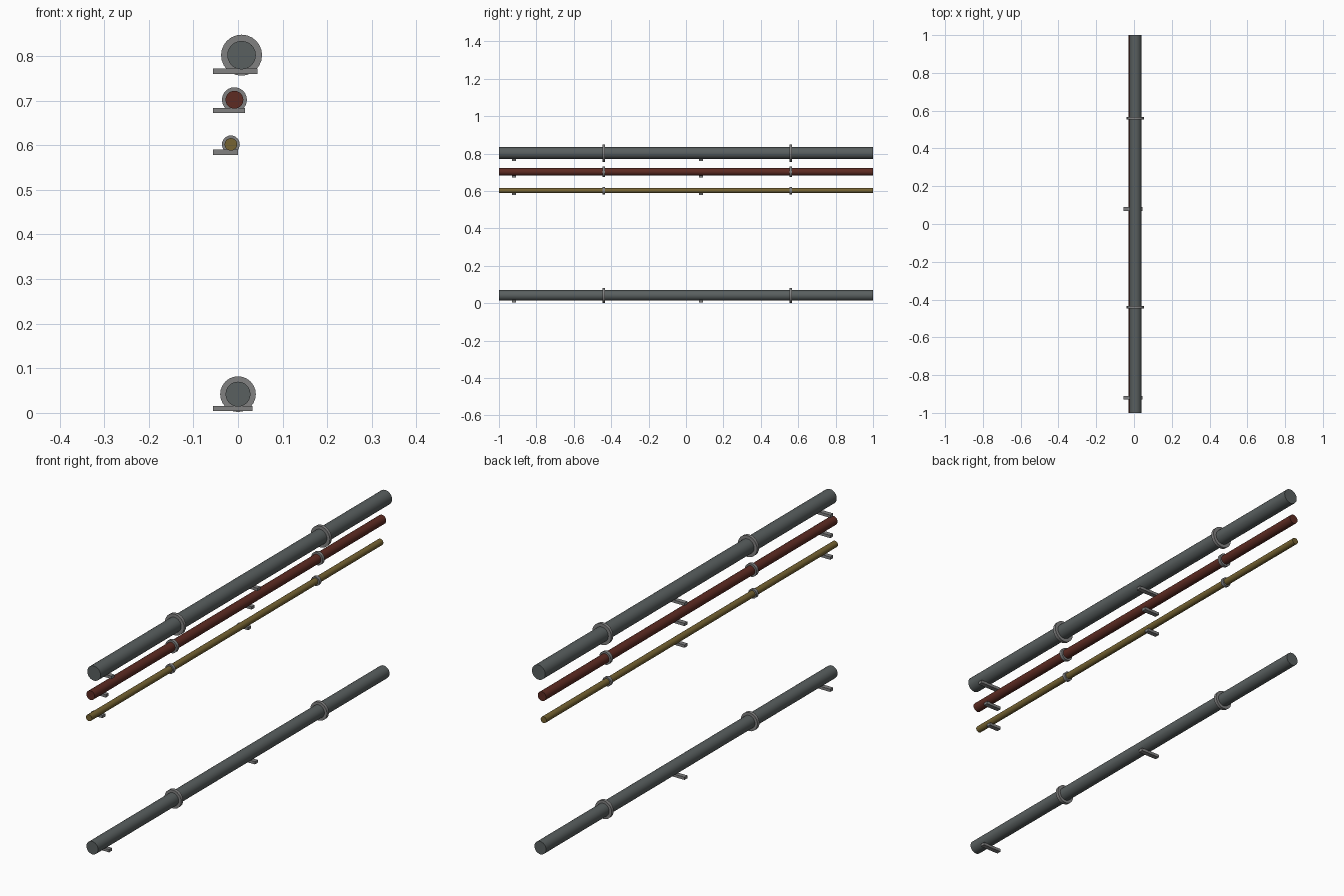
import bpy, math

if "Cube" in bpy.data.objects:
    bpy.data.objects.remove(bpy.data.objects["Cube"])


def material(name, rgb):
    m = bpy.data.materials.new(name)
    m.diffuse_color = (*rgb, 1)
    m.use_nodes = True
    m.node_tree.nodes["Principled BSDF"].inputs["Base Color"].default_value = m.diffuse_color
    return m


GREY = material("dark_grey_pipe", (0.10, 0.115, 0.115))
RED = material("red_brown_pipe", (0.11, 0.024, 0.016))
YELLOW = material("ochre_pipe", (0.18, 0.125, 0.032))
STEEL = material("steel_fittings", (0.22, 0.22, 0.22))


def rod(name, x, y, z, radius, length, mat):
    # cylinder lying along y
    bpy.ops.mesh.primitive_cylinder_add(vertices=24, radius=radius, depth=length,
                                        location=(x, y, z), rotation=(math.pi / 2, 0, 0))
    ob = bpy.context.object
    ob.name = name
    ob.data.materials.append(mat)
    bpy.ops.object.shade_smooth_by_angle(angle=math.radians(35))


def box(name, lo, hi, mat):
    bpy.ops.mesh.primitive_cube_add(size=1, location=[(a + b) / 2 for a, b in zip(lo, hi)])
    ob = bpy.context.object
    ob.name = name
    ob.scale = [b - a for a, b in zip(lo, hi)]
    bpy.ops.object.transform_apply(location=False, rotation=False, scale=True)
    ob.data.materials.append(mat)


WALL_X = -0.056  # brackets all start at the wall plane

# name, x, z, pipe radius, collar radius, bracket end x, colour
PIPES = [
    ("top_pipe", 0.008, 0.802, 0.032, 0.046, 0.044, GREY),
    ("red_pipe", -0.008, 0.702, 0.020, 0.028, 0.016, RED),
    ("thin_pipe", -0.016, 0.602, 0.014, 0.020, 0.000, YELLOW),
    ("floor_pipe", 0.000, 0.042, 0.028, 0.040, 0.032, GREY),
]

for name, x, z, r, collar, end_x, mat in PIPES:
    rod(name, x, 0, z, r, 2.0, mat)
    # joint collars
    for i, y in enumerate((-0.44, 0.56)):
        rod(f"{name}_collar_{i}", x, y, z, collar, 0.014, STEEL)
    # support brackets under the pipe
    top = z - r + 0.002
    for i, y in enumerate((-0.92, 0.08)):
        box(f"{name}_bracket_{i}", (WALL_X, y - 0.01, top - 0.012),
            (end_x, y + 0.01, top), STEEL)
